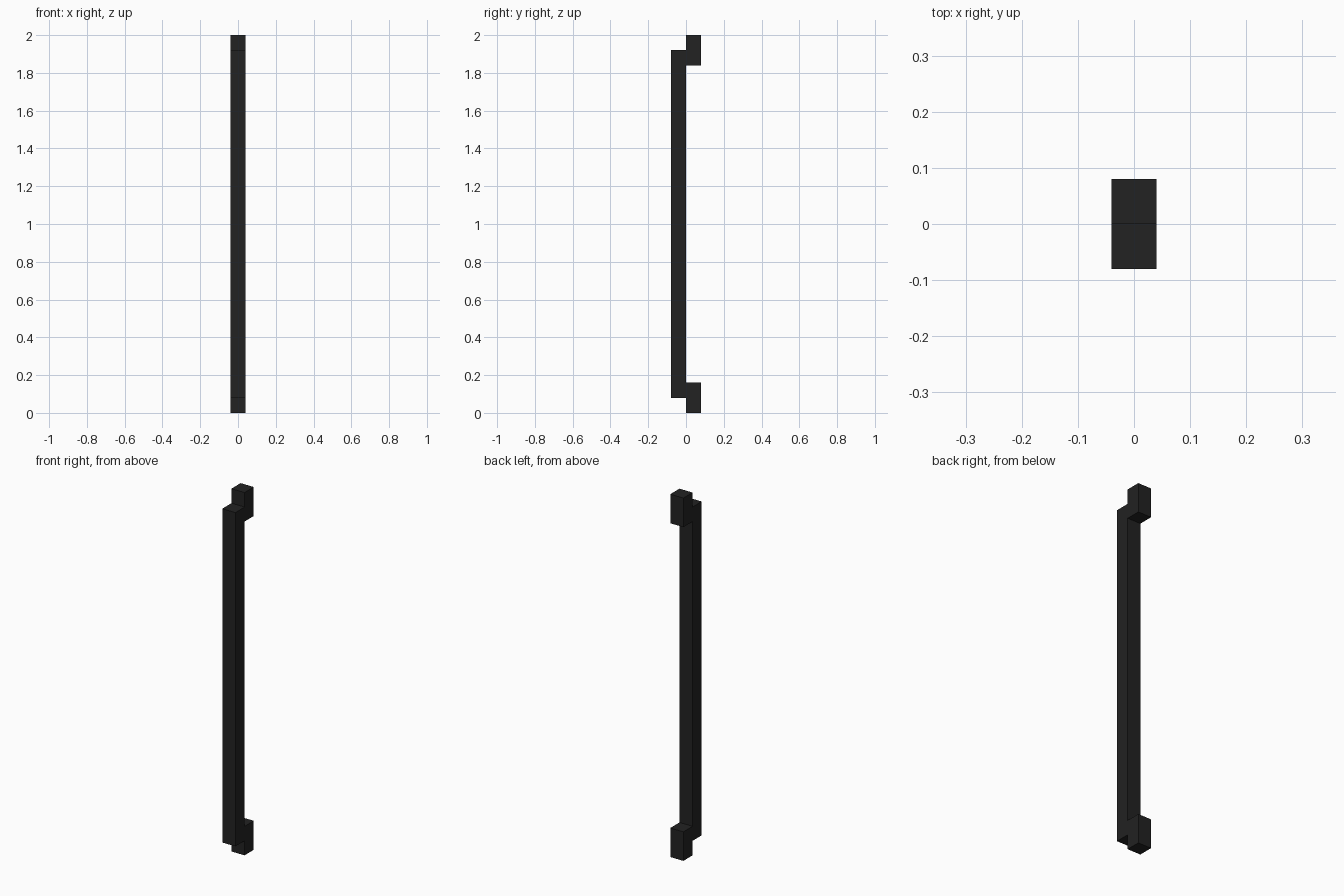
import bpy
import bmesh
from mathutils import Matrix, Vector

cube = bpy.data.objects.get("Cube")
if cube:
    bpy.data.objects.remove(cube, do_unlink=True)

# Single matte black finish
black = bpy.data.materials.new("matte_black")
black.use_nodes = True
color = (0.016, 0.016, 0.016, 1.0)
black.diffuse_color = color
bsdf = next(n for n in black.node_tree.nodes if n.type == 'BSDF_PRINCIPLED')
bsdf.inputs["Base Color"].default_value = color
bsdf.inputs["Roughness"].default_value = 0.6


def box(name, low, high):
    """Axis-aligned box between two corners."""
    low, high = Vector(low), Vector(high)
    bm = bmesh.new()
    bmesh.ops.create_cube(bm, size=1.0)
    bmesh.ops.transform(bm, verts=bm.verts,
                        matrix=Matrix.Translation((low + high) / 2) @ Matrix.Diagonal((*(high - low), 1)))
    mesh = bpy.data.meshes.new(name)
    bm.to_mesh(mesh)
    bm.free()
    mesh.materials.append(black)
    obj = bpy.data.objects.new(name, mesh)
    bpy.context.collection.objects.link(obj)
    return obj


W = 0.04   # half width
D = 0.08   # depth of each part

# Long grip bar at the front
box("grip_bar", (-W, -D, 0.08), (W, 0, 1.92))

# Mounting blocks behind each end of the bar
for name, z in (("lower_mount", 0.0), ("upper_mount", 1.84)):
    box(name, (-W, 0, z), (W, D, z + 0.16))
